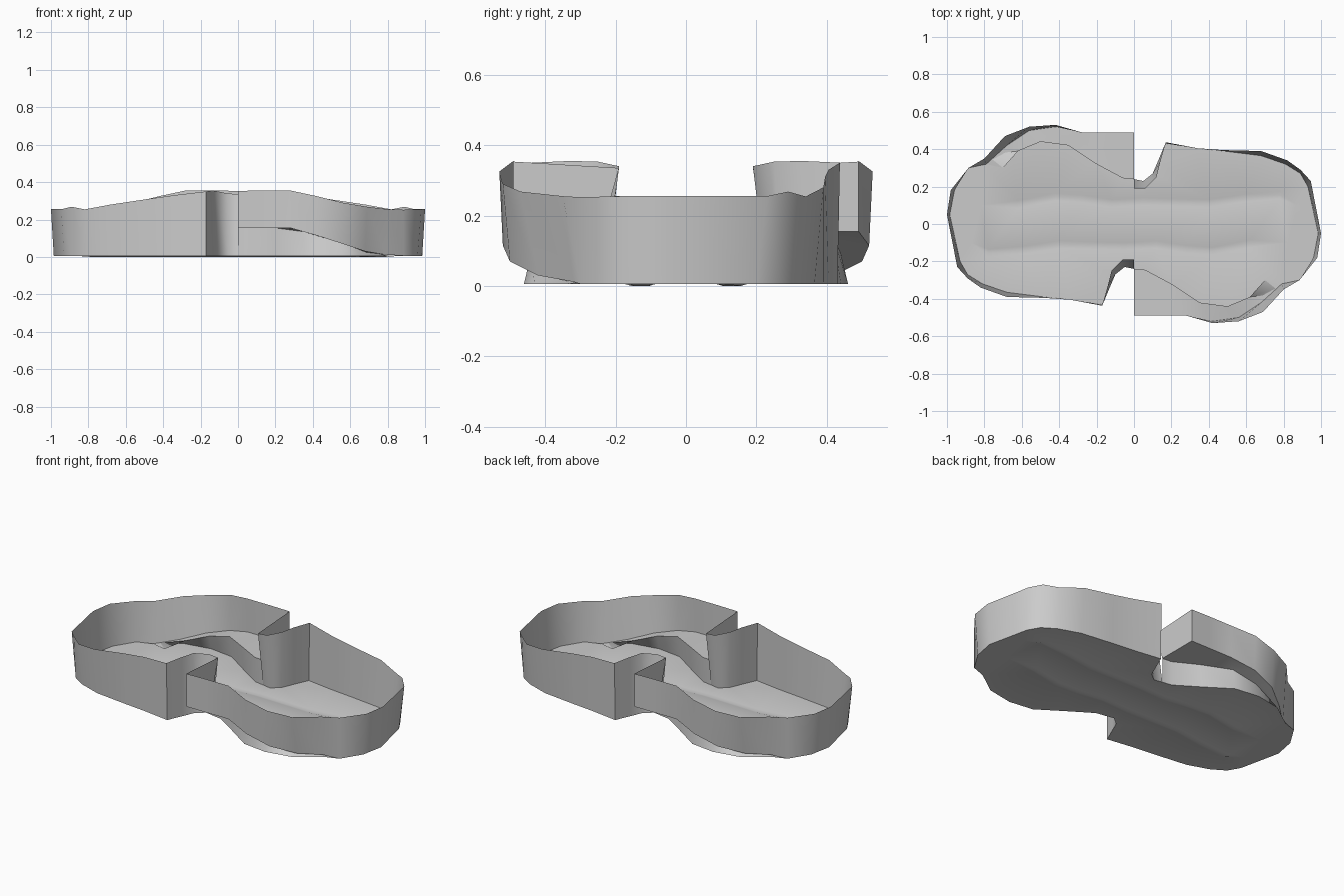
import bpy
import bmesh
from math import radians
from mathutils import Vector
from mathutils.geometry import delaunay_2d_cdt

cube = bpy.data.objects.get("Cube")
if cube:
    bpy.data.objects.remove(cube, do_unlink=True)

FLOOR_Z = 0.006
DECK_Z = 0.155

stone = bpy.data.materials.new("light_grey")
stone.use_nodes = True
stone.diffuse_color = (0.6, 0.6, 0.6, 1)
stone.node_tree.nodes["Principled BSDF"].inputs["Base Color"].default_value = (0.6, 0.6, 0.6, 1)


def turned(points):
    """The same points half a turn round the centre."""
    return [(-p[0], -p[1], *p[2:]) for p in points]


def on_floor(points):
    return [(x, y, FLOOR_Z) for x, y in points]


def make_object(name, verts, faces, angle=35):
    mesh = bpy.data.meshes.new(name)
    mesh.from_pydata(verts, [], faces)
    bm = bmesh.new()
    bm.from_mesh(mesh)
    bmesh.ops.remove_doubles(bm, verts=bm.verts, dist=0.0005)
    bm.to_mesh(mesh)
    bm.free()
    mesh.materials.append(stone)
    obj = bpy.data.objects.new(name, mesh)
    bpy.context.collection.objects.link(obj)
    bpy.ops.object.select_all(action="DESELECT")
    obj.select_set(True)
    bpy.context.view_layer.objects.active = obj
    bpy.ops.object.shade_smooth_by_angle(angle=radians(angle))
    return obj


def strip_pair(name, lower, upper, angle=50):
    """Sheet between two matching paths, plus its half-turn copy."""
    verts, faces = [], []
    for low, high in ((lower, upper), (turned(lower), turned(upper))):
        start, count = len(verts), len(low)
        verts += low + high
        for i in range(start, start + count - 1):
            faces.append((i + 1, i, i + count, i + count + 1))
    return make_object(name, verts, faces, angle)


# Ramp: inner lip, outer edge, and the floor line beneath the lip
ramp_inner = [(0, -.24, DECK_Z), (.06, -.245, DECK_Z), (.2, -.32, DECK_Z), (.35, -.42, .135),
              (.5, -.44, .09), (.62, -.39, .05), (.7, -.3, .012)]
ramp_outer = [(0, -.49, DECK_Z), (.13, -.49, DECK_Z), (.28, -.49, DECK_Z), (.42, -.52, .115),
              (.56, -.5, .07), (.68, -.42, .03), (.79, -.32, .012)]
ramp_foot = on_floor([(0, -.24), (.06, -.25), (.2, -.34), (.35, -.44), (.5, -.46),
                      (.66, -.43), (.8, -.33)])

# Wall foot and wall top, from the end of the ramp round to the notch
end_foot = on_floor([(.885, -.3), (.96, -.18), (.985, -.05), (.93, .2), (.89, .27), (.81, .32),
                     (.68, .365), (.48, .39), (.34, .405)])
notch_foot = on_floor([(.17, .43), (.13, .34), (.1, .27), (.05, .23), (0, .24)])
ramp_top = [(0, -.49, .353), (.13, -.49, .355), (.28, -.49, .355), (.42, -.53, .325),
            (.56, -.52, .29), (.69, -.47, .268), (.8, -.35, .255)]
end_top = [(.885, -.3, .252), (.98, -.18, .255), (1, -.05, .255), (.945, .23, .255),
           (.89, .29, .268), (.82, .34, .254), (.68, .39, .28), (.48, .395, .31), (.34, .405, .33)]
notch_top = [(.17, .437, .35), (.14, .33, .355), (.12, .25, .353), (.06, .19, .34), (0, .19, .335)]

strip_pair("ramp", ramp_inner, ramp_outer)
strip_pair("ramp_side", ramp_foot, ramp_inner)
strip_pair("outer_wall", ramp_outer + end_foot + notch_foot[:1],
           ramp_top + end_top + notch_top[:1])
strip_pair("notch_wall", notch_foot, notch_top)

# Flat wall closing the high end of each ramp
strip_pair("ramp_end_wall", [ramp_inner[0], ramp_outer[0]],
           [turned(notch_top)[-1], ramp_top[0]])

# Floor with two shallow wavy grooves
outline = ramp_foot + end_foot + notch_foot[:-1]
outline += turned(outline)
groove = [(-.82, .1), (-.62, .105), (-.42, .145), (-.28, .135), (-.12, .11), (.05, .12),
          (.4, .11), (.6, .14), (.78, .155), (.87, .1)]
points = [Vector(p[:2]) for p in outline]
edges = []
bottom = set()
for line in (groove, turned(groove)):
    for offset in (-.02, 0, .02):
        first = len(points)
        # Side lines stop short so that the groove tapers out at its ends
        line_points = line if offset == 0 else line[1:-1]
        points += [Vector((x, y + offset)) for x, y in line_points]
        edges += [(i, i + 1) for i in range(first, len(points) - 1)]
        if offset == 0:
            bottom.update(range(first + 1, len(points) - 1))

flat, _, tris, origins, _, _ = delaunay_2d_cdt(points, edges, [list(range(len(outline)))], 1, 1e-5)
floor_verts = [(p.x, p.y, 0 if bottom & set(source) else FLOOR_Z)
               for p, source in zip(flat, origins)]
make_object("floor", floor_verts, tris)
